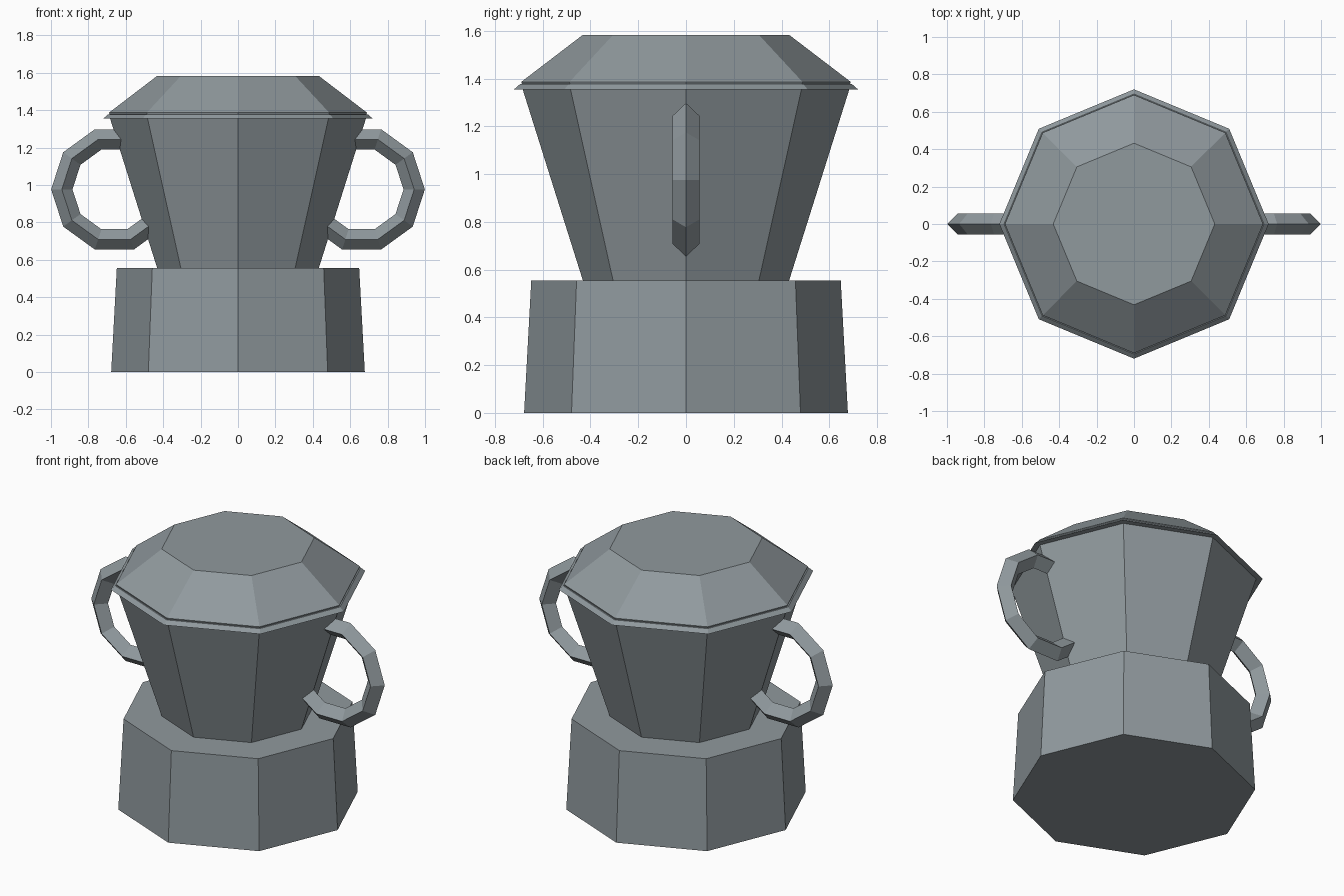
import bpy, bmesh, math

if "Cube" in bpy.data.objects:
    bpy.data.objects.remove(bpy.data.objects["Cube"])

metal = bpy.data.materials.new("grey_metal")
metal.diffuse_color = (0.28, 0.32, 0.34, 1)
metal.use_nodes = True
metal.node_tree.nodes["Principled BSDF"].inputs["Base Color"].default_value = metal.diffuse_color


def finish(name, bm):
    bmesh.ops.recalc_face_normals(bm, faces=bm.faces[:])
    me = bpy.data.meshes.new(name)
    bm.to_mesh(me)
    bm.free()
    me.materials.append(metal)
    ob = bpy.data.objects.new(name, me)
    bpy.context.collection.objects.link(ob)
    return ob


def lathe(name, profile, sides=8):
    """Closed faceted solid from (radius, z) rings, corners on the axes."""
    bm = bmesh.new()
    rings = []
    for r, z in profile:
        rings.append([bm.verts.new((r * math.cos(2 * math.pi * i / sides),
                                    r * math.sin(2 * math.pi * i / sides), z))
                      for i in range(sides)])
    for a, b in zip(rings, rings[1:]):
        for i in range(sides):
            j = (i + 1) % sides
            bm.faces.new((a[i], a[j], b[j], b[i]))
    bm.faces.new(rings[0][::-1])
    bm.faces.new(rings[-1])
    return finish(name, bm)


def ring_handle(name, side, cx=0.661, cz=0.976, major=0.281, minor=0.057, n=10):
    """Ten-sided ring with a diamond section, sunk into the body."""
    bm = bmesh.new()
    rings = []
    for i in range(n):
        a = 2 * math.pi * i / n
        ring = []
        for k in range(4):
            b = math.pi / 2 * k
            r = major + minor * math.cos(b)
            ring.append(bm.verts.new((side * (cx + r * math.cos(a)),
                                      minor * math.sin(b),
                                      cz + r * math.sin(a))))
        rings.append(ring)
    for i in range(n):
        p, q = rings[i], rings[(i + 1) % n]
        for k in range(4):
            m = (k + 1) % 4
            bm.faces.new((p[k], q[k], q[m], p[m]))
    return finish(name, bm)


# Base block, flared body, lid with a thin stepped rim
lathe("base", [(0.678, 0), (0.648, 0.555)])
lathe("body", [(0.432, 0.555), (0.684, 1.355)])
lathe("lid", [(0.72, 1.355), (0.695, 1.377), (0.687, 1.377),
              (0.69, 1.386), (0.432, 1.583)])

# Pair of side handles
for label, s in (("left", -1), ("right", 1)):
    ring_handle(label + "_handle", s)
